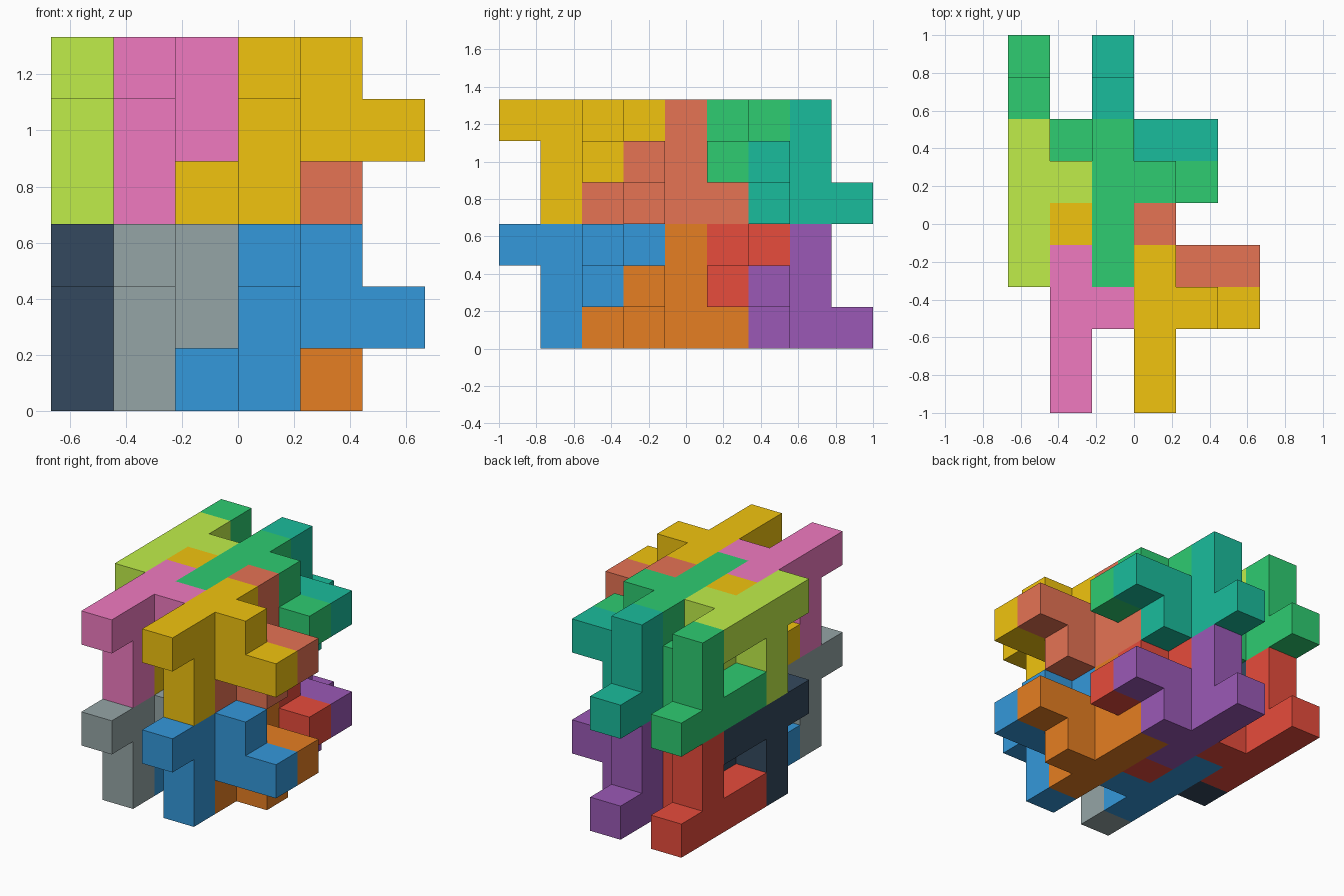
import bpy, bmesh, math
from mathutils import Vector

if "Cube" in bpy.data.objects:
    bpy.data.objects.remove(bpy.data.objects["Cube"])

U = 2 / 9                       # cube edge; the model is 6 x 9 x 6 cubes
SIZE = (6, 9, 6)


def linear(hex_code):
    rgb = [int(hex_code[n:n + 2], 16) / 255 for n in (0, 2, 4)]
    return [c / 12.92 if c <= 0.04045 else ((c + 0.055) / 1.055) ** 2.4 for c in rgb] + [1]


# Basic nine-cube arm as (x, y, z) cell offsets
ARM = [(0, 0, 2), (0, 1, 0), (0, 1, 1), (0, 1, 2), (0, 2, 2),
       (0, 3, 2), (1, 2, 2), (1, 2, 1), (2, 2, 1)]


def front_arm(x, y):
    return [(x + a, y + b, c) for a, b, c in ARM]


def back_arm(x, y):
    # the same arm turned half a turn about the x axis
    return [(x + a, y - b, 2 - c) for a, b, c in ARM]


def build_piece(name, cells, level, colour):
    cells = {(x, y, z + 3 * level) for x, y, z in cells}
    bm = bmesh.new()
    verts = {}

    def vert(p):
        if p not in verts:
            verts[p] = bm.verts.new([(p[0] - SIZE[0] / 2) * U,
                                     (p[1] - SIZE[1] / 2) * U, p[2] * U])
        return verts[p]

    # outer faces only: skip any side shared by two cubes of the piece
    for cell in cells:
        for axis in range(3):
            for side in (0, 1):
                neighbour = list(cell)
                neighbour[axis] += 2 * side - 1
                if tuple(neighbour) in cells:
                    continue
                ring = []
                for a, b in ((0, 0), (1, 0), (1, 1), (0, 1)):
                    p = list(cell)
                    p[axis] += side
                    p[(axis + 1) % 3] += a
                    p[(axis + 2) % 3] += b
                    ring.append(vert(tuple(p)))
                bm.faces.new(ring if side else ring[::-1])
    bmesh.ops.dissolve_limit(bm, angle_limit=math.radians(1),
                             verts=bm.verts[:], edges=bm.edges[:])
    mesh = bpy.data.meshes.new(name)
    bm.to_mesh(mesh)
    bm.free()
    mat = bpy.data.materials.new(name + "_colour")
    mat.diffuse_color = linear(colour)
    mat.use_nodes = True
    mat.node_tree.nodes["Principled BSDF"].inputs["Base Color"].default_value = mat.diffuse_color
    mesh.materials.append(mat)
    bpy.context.collection.objects.link(bpy.data.objects.new(name, mesh))


# Pieces: name, cubes, lower colour, upper colour
PIECES = [
    ("left_single", front_arm(0, 3), "34495e", "c0ee4a"),
    ("front_left_single", front_arm(1, 0), "95a5a6", "f07ac0"),
    ("front_double", front_arm(3, 0) + back_arm(1, 5), "3498db", "f1c40f"),
    ("right_single", back_arm(3, 5), "e67e22", "e67354"),
    ("back_double", front_arm(2, 3) + back_arm(0, 8), "e74c3c", "2ecc71"),
    ("back_right_single", back_arm(2, 8), "9b59b6", "1abc9c"),
]

# Two identical layers stacked
for name, cells, low, high in PIECES:
    build_piece("lower_" + name, cells, 0, low)
    build_piece("upper_" + name, cells, 1, high)
